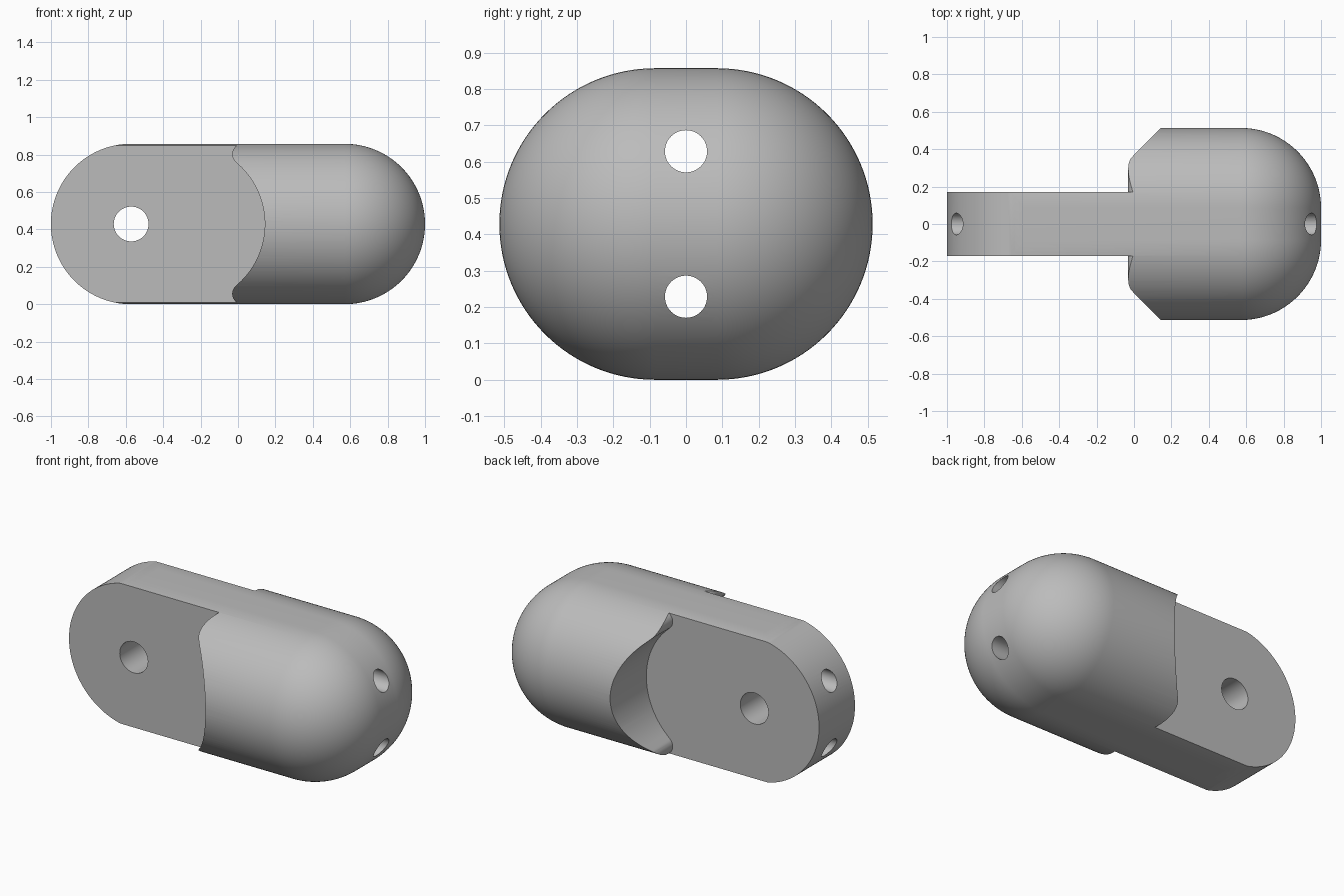
import bpy, bmesh
from math import cos, sin, pi, radians, atan2, degrees
from mathutils import Matrix

cube = bpy.data.objects.get("Cube")
if cube:
    bpy.data.objects.remove(cube)

R = 0.4285       # half height of the block
FLAT = 0.085     # half width of the flat strip along top and bottom
END = 1 - R      # centre of each rounded end
TANG = 0.17      # half thickness of the tongue
SEG = 32

grey = bpy.data.materials.new("plain_grey")
grey.use_nodes = True
grey.diffuse_color = (0.5, 0.5, 0.5, 1)
grey.node_tree.nodes["Principled BSDF"].inputs["Base Color"].default_value = (0.5, 0.5, 0.5, 1)


def make_object(name, bm):
    bmesh.ops.recalc_face_normals(bm, faces=bm.faces)
    mesh = bpy.data.meshes.new(name)
    bm.to_mesh(mesh)
    bm.free()
    mesh.materials.append(grey)
    obj = bpy.data.objects.new(name, mesh)
    bpy.context.collection.objects.link(obj)
    return obj


def arc(cx, cz, r, a0, a1, n):
    angles = [radians(a0 + (a1 - a0) * i / n) for i in range(n + 1)]
    return [(cx + r * cos(a), cz + r * sin(a)) for a in angles]


def prism(name, outline, y0, y1):
    """Extrude an outline in x and z along y."""
    bm = bmesh.new()
    face = bm.faces.new([bm.verts.new((x, y0, z)) for x, z in outline])
    ext = bmesh.ops.extrude_face_region(bm, geom=[face])
    verts = [v for v in ext["geom"] if isinstance(v, bmesh.types.BMVert)]
    bmesh.ops.translate(bm, verts=verts, vec=(0, y1 - y0, 0))
    return make_object(name, bm)


def drill(name, radius, location, axis, length):
    bm = bmesh.new()
    turn = Matrix.Rotation(pi / 2, 4, axis)
    bmesh.ops.create_cone(bm, cap_ends=True, segments=48, radius1=radius, radius2=radius,
                          depth=length, matrix=Matrix.Translation(location) @ turn)
    return make_object(name, bm)


# Block: stadium sections running along x into a domed end
bm = bmesh.new()
stations = [(-1.1, R)]
stations += [(END + R * sin(t), R * cos(t)) for t in (pi / 2 * i / SEG for i in range(SEG + 1))]
rings = []
for x, r in stations:
    half = arc(FLAT, R, r, -90, 90, 2 * SEG)
    loop = half + [(-y, z) for y, z in reversed(half)]
    rings.append([bm.verts.new((x, y, z)) for y, z in loop])
for a, b in zip(rings, rings[1:]):
    for i in range(len(a)):
        j = (i + 1) % len(a)
        bm.faces.new((a[i], a[j], b[j], b[i]))
bm.faces.new(rings[0])
bmesh.ops.remove_doubles(bm, verts=bm.verts, dist=0.00001)
block = make_object("hinge_link", bm)

# Side recess outline: concave clearance arc with rounded tips
TIP, TIP_X, ARC_X = 0.055, 0.024, -0.285
lean = degrees(atan2(R - TIP, TIP_X - ARC_X))
lower = arc(TIP_X, TIP, TIP, 270, 180 - lean, 16)
upper = [(x, 2 * R - z) for x, z in reversed(lower)]
recess = [(-1.3, -0.1), (TIP_X, -0.1)] + lower
recess += arc(ARC_X, R, R, -lean, lean, 40)[1:-1]
recess += upper + [(TIP_X, 1), (-1.3, 1)]

# Rounded tongue end outline
tip_end = [(-1.4, -0.1), (-END, -0.1)] + arc(-END, R, R + 0.0005, 270, 90, 64)
tip_end += [(-END, 1), (-1.4, 1)]

cutters = [prism("recess_cutter_front", recess, -0.7, -TANG),
           prism("recess_cutter_back", recess, TANG, 0.7),
           prism("end_cutter", tip_end, -0.8, 0.8),
           drill("pin_hole_cutter", 0.093, (-END, 0, R), 'X', 1)]
for side in (-1, 1):
    cutters.append(drill("cord_hole_cutter", 0.058, (0, 0, R + side * 0.2), 'Y', 3))

# Carve the block, then discard the cutters
bpy.context.view_layer.objects.active = block
block.select_set(True)
for cutter in cutters:
    cutter.hide_render = True
    mod = block.modifiers.new("carve", 'BOOLEAN')
    mod.operation = 'DIFFERENCE'
    mod.solver = 'EXACT'
    mod.object = cutter
    bpy.ops.object.modifier_apply(modifier=mod.name)
    bpy.data.objects.remove(cutter)

bpy.ops.object.shade_smooth_by_angle(angle=radians(30))
